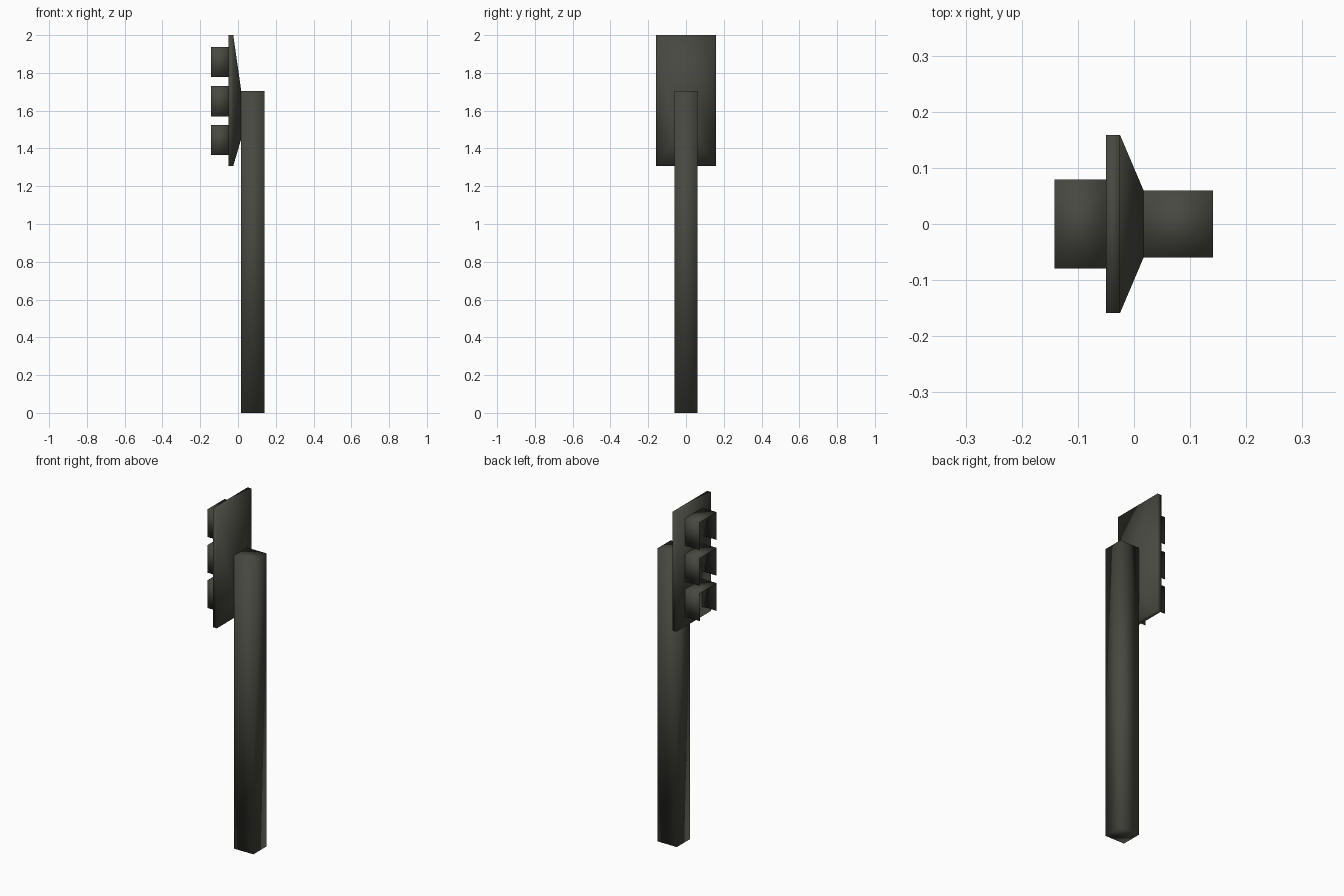
import bpy, bmesh

if "Cube" in bpy.data.objects:
    bpy.data.objects.remove(bpy.data.objects["Cube"])

dark = bpy.data.materials.new("dark_olive_grey")
dark.diffuse_color = (0.065, 0.065, 0.053, 1)
dark.use_nodes = True
dark.node_tree.nodes["Principled BSDF"].inputs["Base Color"].default_value = dark.diffuse_color


def finish(name, bm):
    """Turn a bmesh into a smooth shaded, coloured object."""
    me = bpy.data.meshes.new(name)
    bm.to_mesh(me)
    bm.free()
    me.materials.append(dark)
    for p in me.polygons:
        p.use_smooth = True
    ob = bpy.data.objects.new(name, me)
    bpy.context.collection.objects.link(ob)
    return ob


def loft(name, rings, cap_first=True, cap_last=True):
    """Join rectangular sections (x, half width, z low, z high) along x."""
    bm = bmesh.new()
    loops = [[bm.verts.new((x, y, z)) for y, z in
              ((-w, z0), (w, z0), (w, z1), (-w, z1))] for x, w, z0, z1 in rings]
    for a, b in zip(loops, loops[1:]):
        for i in range(4):
            j = (i + 1) % 4
            bm.faces.new((a[i], a[j], b[j], b[i]))
    if cap_first:
        bm.faces.new(loops[0])
    if cap_last:
        bm.faces.new(loops[-1])
    bmesh.ops.recalc_face_normals(bm, faces=bm.faces)
    return finish(name, bm)


# Square pole
loft("pole", [(0.017, 0.06, 0, 1.705), (0.141, 0.06, 0, 1.705)])

# Backplate tapering into the pole
loft("backplate", [(-0.05, 0.159, 1.308, 2.0), (-0.025, 0.159, 1.308, 2.0),
                   (0.017, 0.06, 1.45, 1.705)], cap_last=False)

# Three hoods: top and two sides, open at the front and below
for name, z in (("lower", 1.365), ("middle", 1.57), ("upper", 1.778)):
    bm = bmesh.new()
    path = ((-0.079, z), (-0.079, z + 0.16), (0.079, z + 0.16), (0.079, z))
    inner, outer = ([bm.verts.new((x, y, h)) for y, h in path] for x in (-0.05, -0.142))
    for i in range(3):
        bm.faces.new((inner[i], inner[i + 1], outer[i + 1], outer[i]))
    # outward normals, then a thin inner wall
    bm.normal_update()
    top = max(bm.faces, key=lambda f: abs(f.normal.z))
    if top.normal.z < 0:
        bmesh.ops.reverse_faces(bm, faces=bm.faces)
    ob = finish(name + "_hood", bm)
    shell = ob.modifiers.new("wall", "SOLIDIFY")
    shell.thickness = 0.003
    shell.offset = -1
